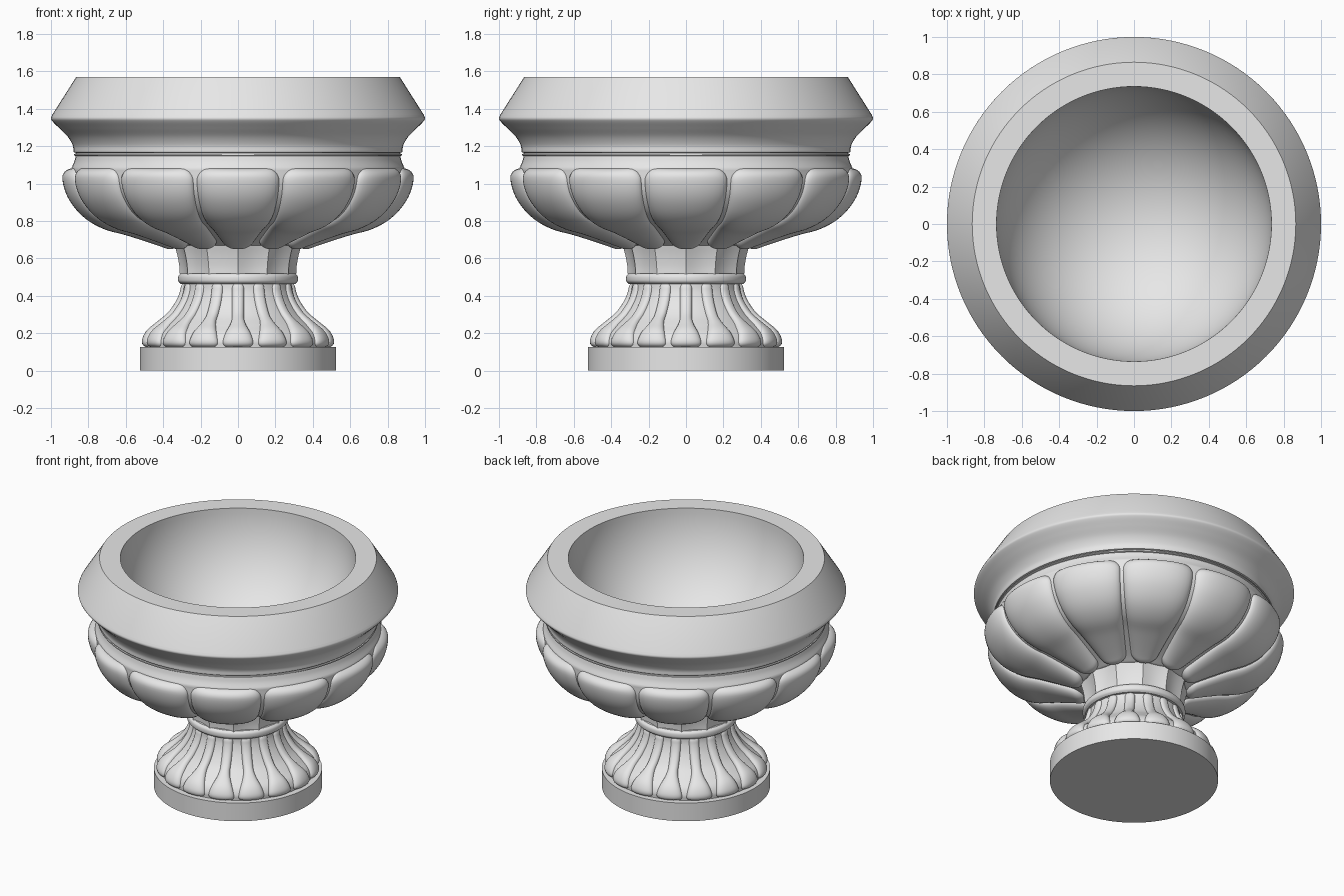
import bpy
import bmesh
from math import sin, cos, pi, radians, sqrt, hypot
from mathutils import Vector

cube = bpy.data.objects.get("Cube")
if cube:
    bpy.data.objects.remove(cube, do_unlink=True)

stone = bpy.data.materials.new("grey_stone")
stone.use_nodes = True
GREY = (0.8, 0.8, 0.8, 1.0)
stone.diffuse_color = GREY
stone.node_tree.nodes["Principled BSDF"].inputs["Base Color"].default_value = GREY


def polar(r, a, z):
    return Vector((r * cos(a), r * sin(a), z))


def smooth_path(points, steps=8):
    """Curve through the given (radius, height) points."""
    p = [Vector(q) for q in points]
    p = [2 * p[0] - p[1]] + p + [2 * p[-1] - p[-2]]
    out = []
    for a, b, c, d in zip(p, p[1:], p[2:], p[3:]):
        for k in range(steps):
            t = k / steps
            out.append(0.5 * (2 * b + (c - a) * t + (2 * a - 5 * b + 4 * c - d) * t ** 2
                              + (3 * b - a - 3 * c + d) * t ** 3))
    return [tuple(q) for q in out] + [tuple(points[-1])]


def finish(name, bm, angle=32):
    bmesh.ops.remove_doubles(bm, verts=bm.verts, dist=0.00001)
    mesh = bpy.data.meshes.new(name)
    bm.to_mesh(mesh)
    bm.free()
    mesh.materials.append(stone)
    mesh.shade_smooth()
    mesh.set_sharp_from_angle(angle=radians(angle))
    obj = bpy.data.objects.new(name, mesh)
    bpy.context.collection.objects.link(obj)
    return obj


def add_grid(bm, rows):
    grid = [[bm.verts.new(p) for p in row] for row in rows]
    for low, high in zip(grid, grid[1:]):
        for j in range(len(low) - 1):
            bm.faces.new((low[j], low[j + 1], high[j + 1], high[j]))


def lathe(name, profile, segments=128, shape=lambda a: 0.0):
    """Spin a profile about z; shape adds a radius change by angle."""
    bm = bmesh.new()
    turn = [2 * pi * j / segments for j in range(segments + 1)]
    add_grid(bm, [[polar(r + shape(a), a, z) for a in turn] for r, z in profile])
    return finish(name, bm)


def rounded(s, radius):
    """Quarter-circle rise from 0 to 1 over the given distance."""
    k = max(0.0, 1 - s / radius)
    return sqrt(max(0.0, 1 - k * k))


def petals(name, path, count, half_width, thickness, corner, lip, rows=44, cols=18):
    """Ring of domed petals that follow a path, lowest point first."""
    pts = [Vector(p) for p in path]
    dist = [0.0]
    for a, b in zip(pts, pts[1:]):
        dist.append(dist[-1] + (b - a).length)
    total = dist[-1]
    grid = []
    for i in range(rows + 1):
        v = 0.5 - 0.5 * cos(pi * i / rows)
        s = v * total
        k = next((n for n in range(len(pts) - 2) if dist[n + 1] >= s), len(pts) - 2)
        t = (s - dist[k]) / (dist[k + 1] - dist[k])
        base = pts[k].lerp(pts[k + 1], t)
        tan = (pts[k + 1] - pts[k]).normalized()
        normal = Vector((tan.y, -tan.x))
        end = min(s, total - s)
        width = half_width(base.x, v) - corner * (1 - rounded(end, corner))
        row = []
        for j in range(cols + 1):
            u = sin(pi * (j / cols - 0.5))
            dome = sqrt(max(0.0, 1 - abs(u) ** 2.5)) * rounded(end, lip)
            p = base + normal * (thickness(v) * dome - 0.004)
            row.append((p.x, u * width / base.x, p.y))
        grid.append(row)
    bm = bmesh.new()
    for n in range(count):
        a0 = 2 * pi * n / count
        add_grid(bm, [[polar(r, a0 + a, z) for r, a, z in row] for row in grid])
    return finish(name, bm, 40)


# Round plinth
lathe("plinth", [(0, 0), (0.525, 0), (0.525, 0.125), (0, 0.125)])

# Flared foot with drop-shaped ribs
foot = smooth_path([(0.485, 0.125), (0.485, 0.16), (0.465, 0.2), (0.42, 0.24),
                    (0.36, 0.295), (0.317, 0.36), (0.295, 0.42), (0.29, 0.47)])
lathe("foot", foot)


def rib_width(r, v):
    t = min(1.0, v / 0.5)
    return 0.085 - 0.053 * t * t * (3 - 2 * t)


petals("foot_ribs", foot, 16, rib_width, lambda v: 0.034 - 0.016 * v, 0.03, 0.035, cols=14)

# Collar between foot and neck
lathe("collar", [(0.28, 0.462)] + smooth_path([(0.305, 0.463), (0.318, 0.475), (0.321, 0.49),
                                               (0.318, 0.507), (0.305, 0.52)], 4) + [(0.28, 0.52)])

# Neck with twelve hollow flutes
SECTOR = pi / 6


def flute(a):
    x = (a % SECTOR) / SECTOR * 2 - 1
    return -0.02 * (1 - x * x)


lathe("neck", smooth_path([(0.311, 0.51), (0.314, 0.56), (0.325, 0.62), (0.345, 0.69)], 5),
      segments=144, shape=flute)

# Bowl: underside, waist band, groove, rim and hollow inside
under = smooth_path([(0.325, 0.668), (0.40, 0.70), (0.58, 0.762), (0.70, 0.797),
                     (0.79, 0.85), (0.855, 0.925), (0.886, 1.0), (0.892, 1.08)])
band = smooth_path([(0.892, 1.08), (0.876, 1.115), (0.868, 1.147)], 4)
groove = [(0.876, 1.15), (0.876, 1.157), (0.868, 1.159), (0.868, 1.164), (0.878, 1.167)]
cove = smooth_path([(0.88, 1.17), (0.884, 1.205), (0.91, 1.25), (0.955, 1.295),
                    (0.99, 1.33), (1.0, 1.348), (0.993, 1.368)], 6)
DEPTH = 0.735
inside = [(DEPTH * cos(pi / 2 * k / 32), 1.57 - DEPTH * sin(pi / 2 * k / 32)) for k in range(33)]
inside[-1] = (0, 1.57 - DEPTH)
lathe("bowl", [(0, 0.668)] + under + band[1:] + groove + cove + [(0.865, 1.57)] + inside)

# Twelve large petals around the bowl
petals("bowl_petals", under, 12, lambda r, v: r * SECTOR / 2 - 0.008 - 0.008 * (1 - v),
       lambda v: 0.054 - 0.012 * (1 - v), 0.07, 0.05)
